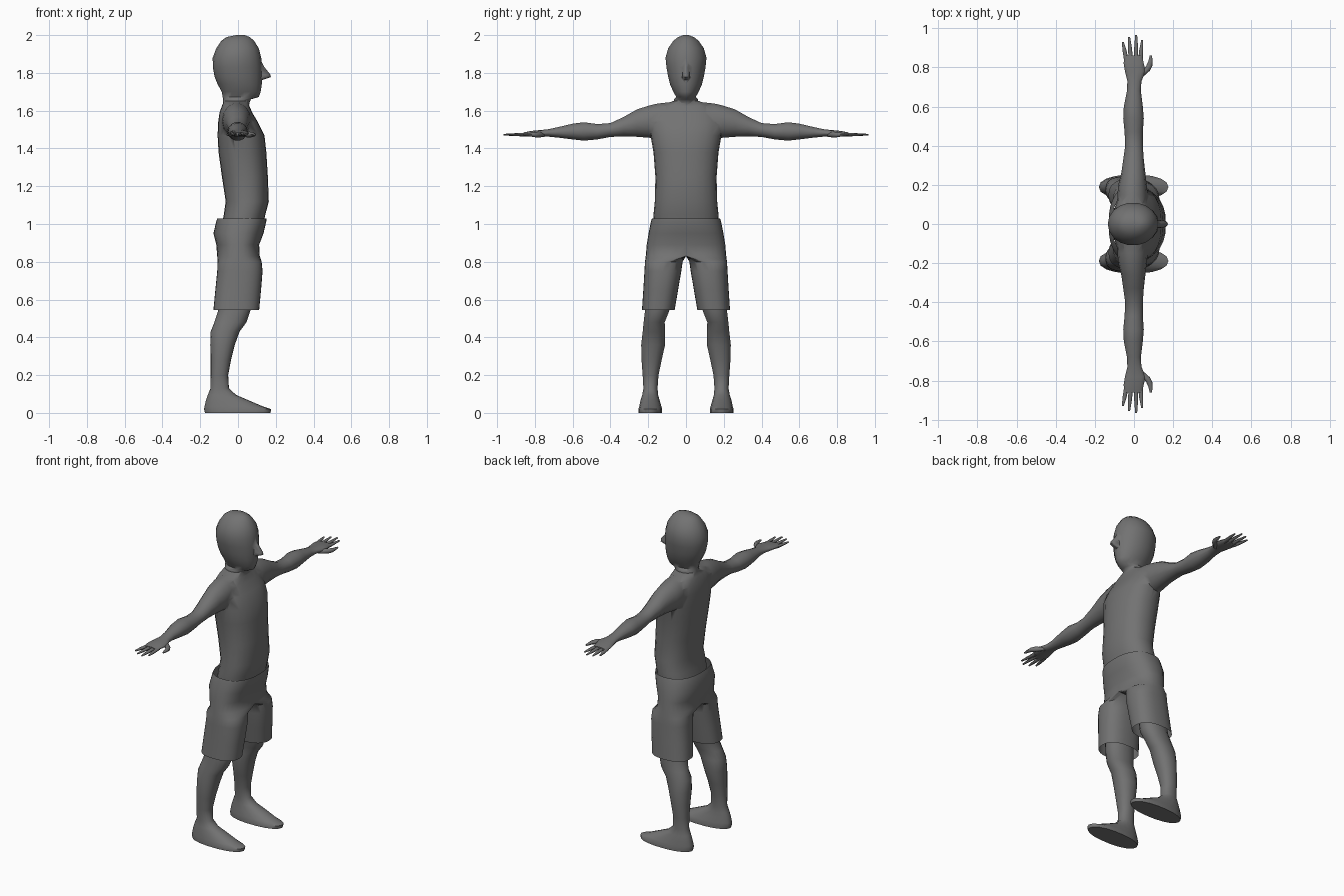
import bpy, bmesh, math

# Dark grey surface shared by all parts
grey = bpy.data.materials.new("dark_grey")
grey.diffuse_color = (.17, .17, .17, 1)


def finish(ob, angle=50):
    ob.data.materials.clear()
    ob.data.materials.append(grey)
    bpy.ops.object.select_all(action='DESELECT')
    ob.select_set(True)
    bpy.context.view_layer.objects.active = ob
    bpy.ops.object.shade_smooth_by_angle(angle=math.radians(angle))


def apply(ob, kind, **settings):
    mod = ob.modifiers.new(kind.title(), kind)
    for key, value in settings.items():
        setattr(mod, key, value)
    bpy.context.view_layer.objects.active = ob
    bpy.ops.object.modifier_apply(modifier=mod.name)


def mirror_y(ob):
    apply(ob, 'MIRROR', use_axis=(False, True, False), merge_threshold=0.0005)


def loft(name, rings, axis='z', n=20, power=2.0, caps=True, half=False):
    """Skin rings (t, x0, x1, b0, b1); t runs along axis, b is y (axis z) or z (axis y).
    With half=True, rings that start at b0 <= 0 are cut flat on the mirror plane."""
    bm = bmesh.new()
    loops = []
    for t, x0, x1, b0, b1 in rings:
        loop = []
        for i in range(n):
            a = 2 * math.pi * i / n
            c, s = math.cos(a), math.sin(a)
            x = (x0 + x1) / 2 + (x1 - x0) / 2 * math.copysign(abs(c) ** (2 / power), c)
            b = (b0 + b1) / 2 + (b1 - b0) / 2 * math.copysign(abs(s) ** (2 / power), s)
            if half:
                b = max(b, 0)
            loop.append(bm.verts.new((x, b, t) if axis == 'z' else (x, t, b)))
        loops.append(loop)
    for lo, hi in zip(loops, loops[1:]):
        for i in range(n):
            j = (i + 1) % n
            bm.faces.new((lo[i], lo[j], hi[j], hi[i]))
    if caps:
        bm.faces.new(loops[0][::-1])
        bm.faces.new(loops[-1])
    bmesh.ops.recalc_face_normals(bm, faces=bm.faces)
    if half:
        inner = [f for f in bm.faces if all(v.co.y < 1e-4 for v in f.verts)]
        bmesh.ops.delete(bm, geom=inner, context='FACES')
    mesh = bpy.data.meshes.new(name)
    bm.to_mesh(mesh)
    bm.free()
    ob = bpy.data.objects.new(name, mesh)
    bpy.context.collection.objects.link(ob)
    return ob


def sym(*rows):
    return [(t, x0, x1, -h, h) for t, x0, x1, h in rows]


# Torso
body = loft("body", sym(
    (1.00, -.085, .135, .17), (1.05, -.075, .145, .172), (1.12, -.065, .163, .165),
    (1.25, -.085, .158, .162), (1.38, -.103, .15, .172), (1.47, -.108, .14, .188),
    (1.54, -.105, .105, .195), (1.59, -.098, .075, .185), (1.625, -.085, .06, .14),
    (1.65, -.075, .055, .07)), n=24, power=2.3)

# Arms with palms, widening into the shoulders
arms = loft("arms", [
    (.08, -.085, .07, 1.45, 1.648), (.15, -.085, .07, 1.45, 1.64),
    (.20, -.08, .065, 1.455, 1.628), (.26, -.065, .058, 1.46, 1.608),
    (.33, -.055, .05, 1.463, 1.568), (.40, -.045, .045, 1.46, 1.535),
    (.47, -.048, .045, 1.447, 1.53), (.54, -.055, .05, 1.44, 1.54),
    (.60, -.052, .045, 1.447, 1.532), (.68, -.036, .035, 1.457, 1.513),
    (.73, -.034, .038, 1.462, 1.502), (.78, -.046, .06, 1.463, 1.497),
    (.82, -.053, .05, 1.463, 1.493), (.86, -.05, .042, 1.466, 1.485)],
    axis='y', n=14)
mirror_y(arms)

# Head and neck
head = loft("head", sym(
    (1.56, -.08, .055, .068), (1.64, -.078, .06, .065), (1.66, -.08, .068, .064),
    (1.672, -.081, .11, .052), (1.70, -.086, .12, .068), (1.74, -.108, .126, .086),
    (1.78, -.124, .128, .096), (1.83, -.133, .128, .105), (1.88, -.134, .123, .11),
    (1.93, -.115, .11, .096), (1.97, -.088, .085, .068), (1.99, -.06, .062, .042),
    (2.0, -.01, .035, .014)), n=18)
nose = loft("nose", sym(
    (1.762, .09, .128, .018), (1.778, .09, .174, .022),
    (1.79, .09, .172, .02), (1.83, .09, .14, .016), (1.86, .09, .124, .014)), n=10)

# Merge the skin parts
for part in (arms, head, nose):
    apply(body, 'BOOLEAN', object=part, operation='UNION', solver='EXACT')
    bpy.data.objects.remove(part)
finish(body, 65)

# Fingers and thumb: (x, y, radius) along the centre line
digits = [("little_finger", [(-.038, .83, .012), (-.049, .89, .01), (-.057, .93, .005)]),
          ("ring_finger", [(-.015, .83, .012), (-.021, .90, .01), (-.025, .955, .005)]),
          ("middle_finger", [(.01, .83, .012), (.011, .90, .01), (.011, .965, .005)]),
          ("index_finger", [(.032, .83, .012), (.037, .89, .01), (.042, .94, .005)]),
          ("thumb", [(.03, .75, .014), (.06, .782, .02), (.077, .805, .016),
                     (.084, .83, .011), (.086, .86, .006)])]
for name, path in digits:
    ob = loft(name, [(y, x - r, x + r, 1.473 - r * .8, 1.473 + r * .8)
                     for x, y, r in path], axis='y', n=8)
    mirror_y(ob)
    finish(ob)

# Lower legs and feet in one skin
legs = loft("legs_and_feet", [
    (0, -.175, .172, .125, .253), (.02, -.18, .176, .125, .253),
    (.035, -.177, .13, .13, .248), (.065, -.17, .06, .138, .242),
    (.095, -.16, -.01, .147, .232), (.13, -.146, -.048, .15, .226),
    (.20, -.145, -.052, .145, .23), (.28, -.145, -.037, .128, .236),
    (.36, -.147, -.017, .11, .238), (.43, -.145, .008, .11, .23),
    (.48, -.125, .045, .112, .225), (.54, -.105, .065, .088, .218),
    (.62, -.1, .072, .08, .213)], n=18, power=2.2)
mirror_y(legs)
finish(legs)

# Shorts: half pelvis flowing into one leg, then mirrored
shorts = loft("shorts", [
    (1.03, -.11, .15, -.18, .18), (1.015, -.115, .15, -.185, .185),
    (.95, -.13, .135, -.198, .198), (.89, -.115, .112, -.208, .208),
    (.83, -.11, .115, -.213, .213), (.80, -.108, .125, .018, .217),
    (.75, -.11, .13, .025, .22), (.65, -.12, .122, .042, .226),
    (.545, -.13, .112, .06, .233)], n=32, power=2.4, caps=False, half=True)
mirror_y(shorts)
finish(shorts)
